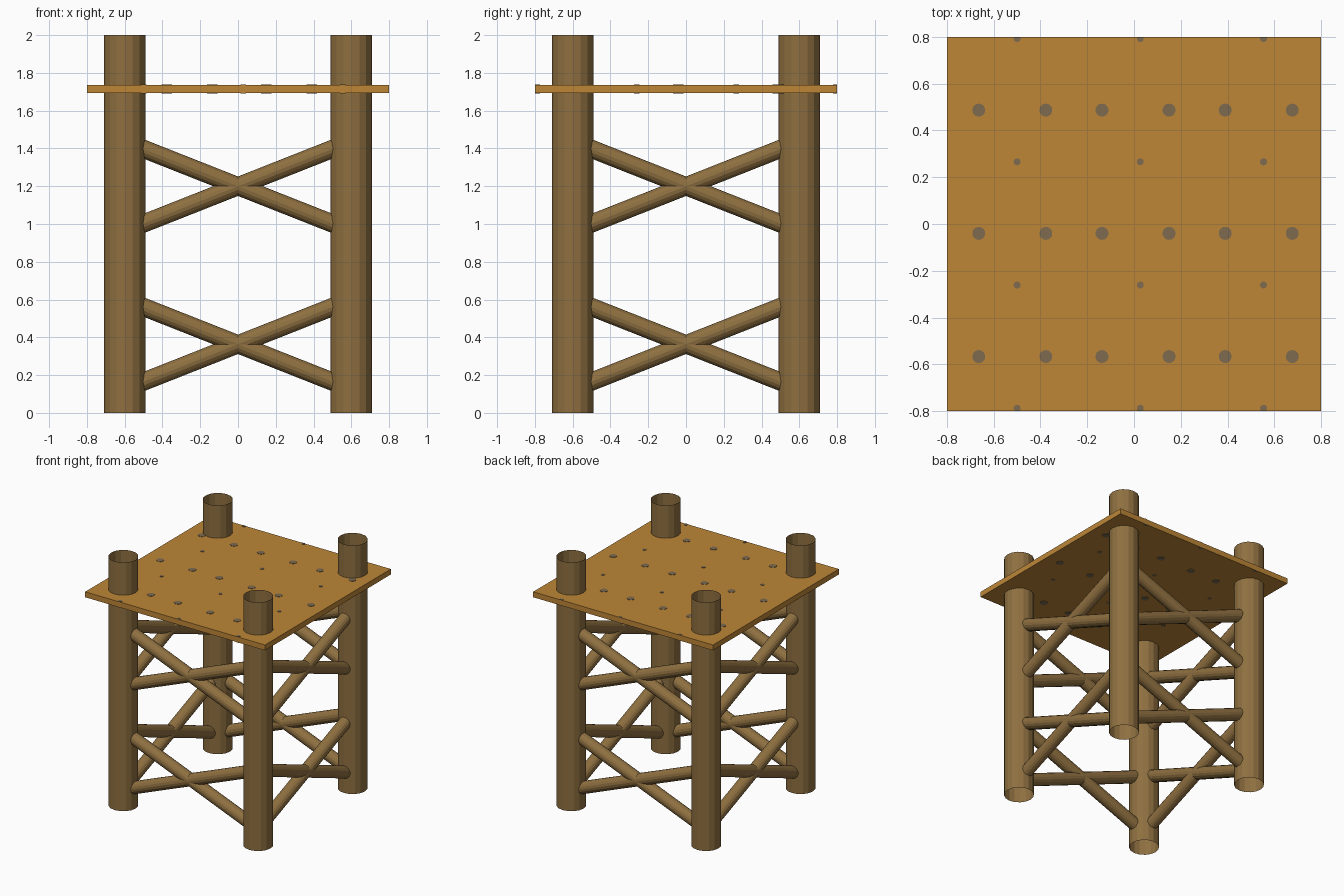
import bpy, bmesh, math
from mathutils import Vector, Matrix

if "Cube" in bpy.data.objects:
    bpy.data.objects.remove(bpy.data.objects["Cube"])


def material(name, rgb):
    m = bpy.data.materials.new(name)
    m.diffuse_color = (*rgb, 1.0)
    m.use_nodes = True
    m.node_tree.nodes["Principled BSDF"].inputs["Base Color"].default_value = m.diffuse_color
    return m


LOG = material("log brown", (0.275, 0.162, 0.052))
DECK = material("deck orange brown", (0.51, 0.238, 0.038))
NAIL = material("nail grey brown", (0.21, 0.147, 0.078))


def finish(bm, name, mat):
    mesh = bpy.data.meshes.new(name)
    bm.to_mesh(mesh)
    bm.free()
    mesh.materials.append(mat)
    ob = bpy.data.objects.new(name, mesh)
    bpy.context.collection.objects.link(ob)
    return ob


def tube(name, a, b, radius, sides=16):
    """Open-ended log between two points."""
    a, b = Vector(a), Vector(b)
    d = b - a
    bm = bmesh.new()
    rot = d.to_track_quat('Z', 'Y').to_matrix().to_4x4()
    bmesh.ops.create_cone(bm, cap_ends=False, segments=sides, radius1=radius,
                          radius2=radius, depth=d.length,
                          matrix=Matrix.Translation((a + b) / 2) @ rot)
    return finish(bm, name, LOG)


# Four corner posts, open at both ends
for sx, sn in ((-1, "left"), (1, "right")):
    for sy, yn in ((-1, "front"), (1, "back")):
        tube(f"{yn}_{sn}_post", (sx * 0.6, sy * 0.6, 0), (sx * 0.6, sy * 0.6, 2), 0.11)

# Two crossed pairs of braces on every side
REACH, RISE = 0.57, 0.57 * 0.395
for side, name in enumerate(("front", "right", "back", "left")):
    turn = Matrix.Rotation(side * math.pi / 2, 4, 'Z')
    for level, zc in (("lower", 0.363), ("upper", 1.2)):
        for s, lean in ((1, "rising"), (-1, "falling")):
            tube(f"{name}_{level}_{lean}_brace",
                 turn @ Vector((-REACH, -0.6, zc - s * RISE)),
                 turn @ Vector((REACH, -0.6, zc + s * RISE)), 0.048)

# Square platform
Z0, Z1 = 1.693, 1.737
bm = bmesh.new()
bmesh.ops.create_cube(bm, size=1, matrix=Matrix.Translation((0, 0, (Z0 + Z1) / 2))
                      @ Matrix.Diagonal((1.6, 1.6, Z1 - Z0, 1)))
finish(bm, "platform", DECK)

# Nail marks: thin discs on both faces of the platform, trimmed at its edge
bm = bmesh.new()


def mark(x, y, r):
    for z in (Z0, Z1):
        made = bmesh.ops.create_cone(bm, cap_ends=True, segments=14, radius1=r, radius2=r,
                                     depth=0.005, matrix=Matrix.Translation((x, y, z)))
        for v in made["verts"]:
            v.co.y = max(-0.8, min(0.8, v.co.y))


for i in range(3):
    for j in range(3):
        for dx in (-0.664, -0.377):
            mark(dx + i * 0.527, 0.487 - j * 0.527, 0.028)
    for j in range(4):
        mark(-0.5 + i * 0.527, 0.793 - j * 0.527, 0.015)
finish(bm, "nail_marks", NAIL)
